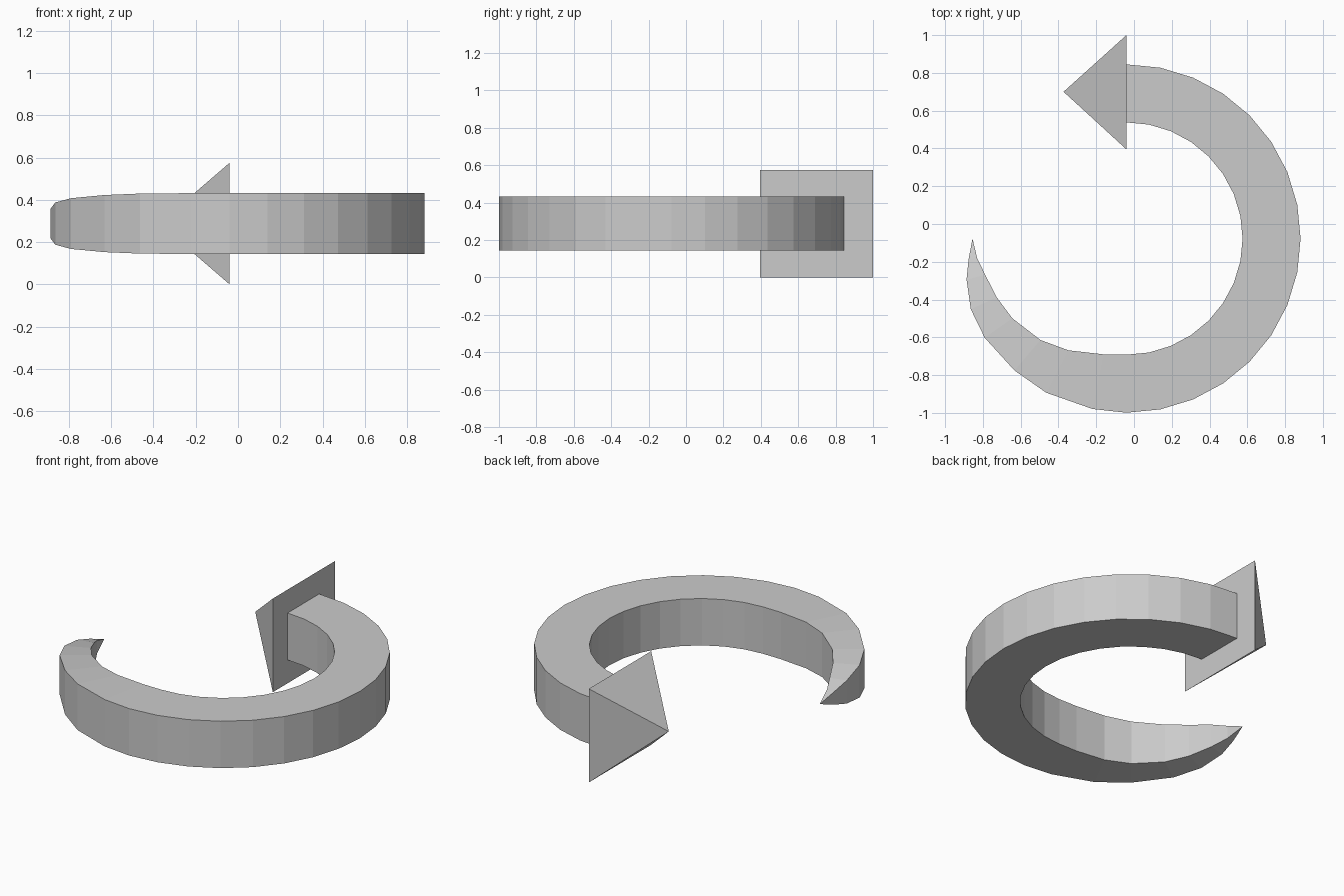
import bpy, bmesh, math

if "Cube" in bpy.data.objects:
    bpy.data.objects.remove(bpy.data.objects["Cube"])

CX, CY, CZ = -0.04, -0.077, 0.2875   # centre of the ring
R_IN, R_OUT, HALF = 0.615, 0.922, 0.144


def finish(name, bm):
    bmesh.ops.remove_doubles(bm, verts=bm.verts, dist=0.0005)
    bmesh.ops.recalc_face_normals(bm, faces=bm.faces)
    mesh = bpy.data.meshes.new(name)
    bm.to_mesh(mesh)
    bm.free()
    obj = bpy.data.objects.new(name, mesh)
    bpy.context.collection.objects.link(obj)
    return obj


# Curved shaft: half ring of constant section, then a tapering tail
# station = (clockwise degrees from the arrowhead, inner r, outer r, half height)
stations = [(i * 11.25, R_IN, R_OUT, HALF) for i in range(17)]
stations += [
    (191.25, 0.625, 0.920, 0.144),
    (207.5, 0.667, 0.920, 0.142),
    (220.3, 0.704, 0.916, 0.135),
    (235.0, 0.737, 0.916, 0.120),
    (245.6, 0.754, 0.905, 0.100),
    (255.6, 0.772, 0.874, 0.071),
    (262.5, 0.797, 0.843, 0.040),
    (270.0, 0.815, 0.815, 0.0),
]
bm = bmesh.new()
rings = []
for deg, r_in, r_out, h in stations:
    a = math.radians(90 - deg)
    section = [(r_in, -h), (r_out, -h), (r_out, h), (r_in, h)]
    rings.append([bm.verts.new((CX + r * math.cos(a), CY + r * math.sin(a), CZ + z))
                  for r, z in section])
for a, b in zip(rings, rings[1:]):
    for k in range(4):
        n = (k + 1) % 4
        bm.faces.new((a[k], a[n], b[n], b[k]))
bm.faces.new(rings[0])
finish("curved_shaft", bm)

# Arrowhead: rectangular pyramid pointing to -x
bm = bmesh.new()
base = [bm.verts.new((CX, y, z)) for y, z in
        [(0.395, 0.0), (1.0, 0.0), (1.0, 0.575), (0.395, 0.575)]]
apex = bm.verts.new((-0.373, 0.70, CZ))
bm.faces.new(base)
for k in range(4):
    bm.faces.new((base[k], base[(k + 1) % 4], apex))
finish("arrowhead", bm)
